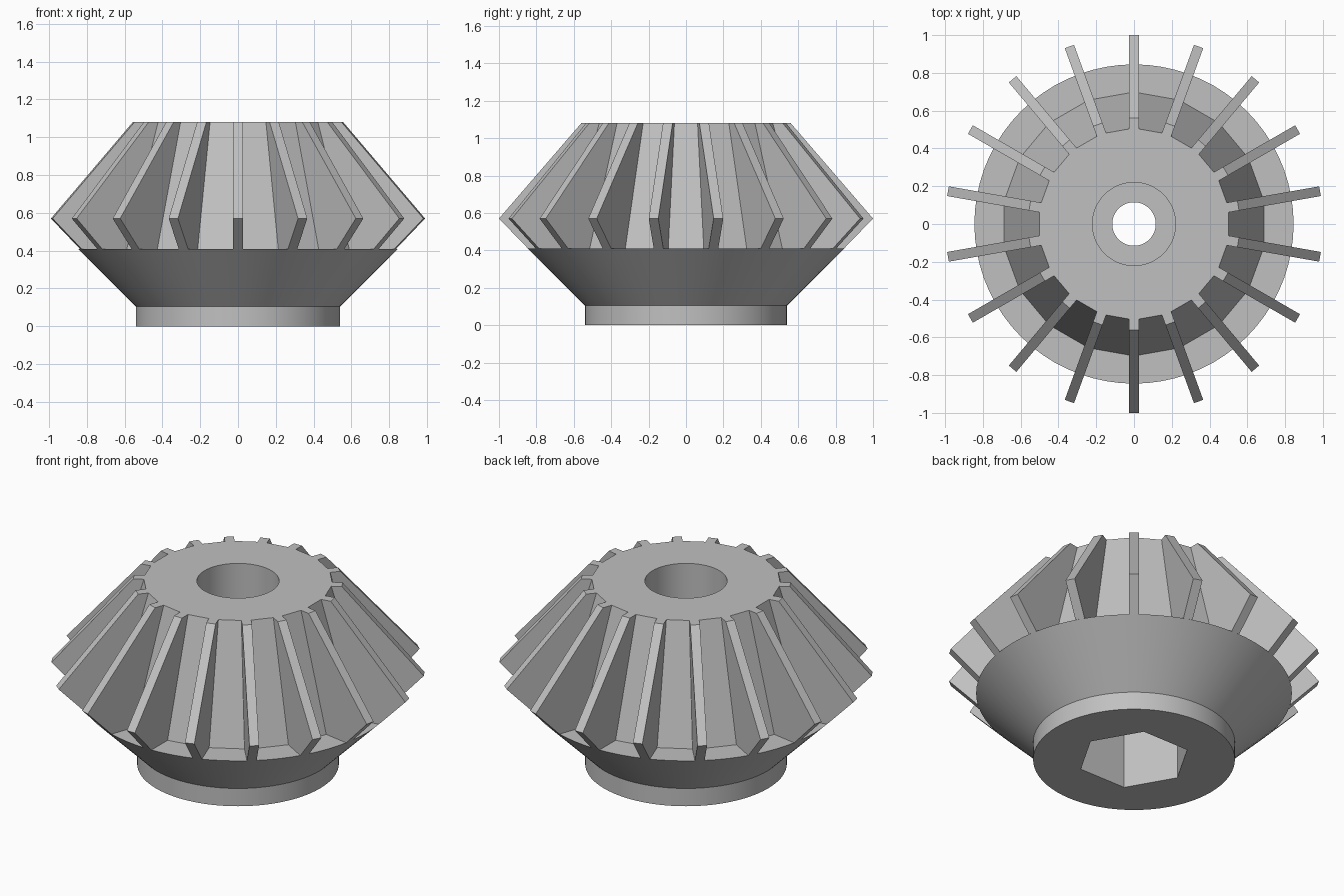
import bpy, bmesh, math
from mathutils import Matrix

if "Cube" in bpy.data.objects:
    bpy.data.objects.remove(bpy.data.objects["Cube"], do_unlink=True)

TEETH = 18
SEGMENTS = 72
TOP, SHELF = 1.08, 0.41

grey = bpy.data.materials.new("plain grey")
grey.use_nodes = True
colour = (0.53, 0.53, 0.53, 1)
grey.diffuse_color = colour
grey.node_tree.nodes["Principled BSDF"].inputs["Base Color"].default_value = colour


def finish(bm, name):
    bmesh.ops.recalc_face_normals(bm, faces=bm.faces)
    mesh = bpy.data.meshes.new(name)
    bm.to_mesh(mesh)
    bm.free()
    mesh.materials.append(grey)
    obj = bpy.data.objects.new(name, mesh)
    bpy.context.collection.objects.link(obj)
    bpy.ops.object.select_all(action="DESELECT")
    obj.select_set(True)
    bpy.context.view_layer.objects.active = obj
    bpy.ops.object.shade_smooth_by_angle(angle=math.radians(12))
    return obj


def ring(bm, radius, z, sides=0, first_corner=0.0):
    """Ring of vertices on a circle, or on a polygon whose flats lie at radius."""
    verts = []
    for i in range(SEGMENTS):
        a = math.tau * i / SEGMENTS
        r = radius
        if sides:
            step = math.tau / sides
            r /= math.cos((a - first_corner) % step - step / 2)
        verts.append(bm.verts.new((r * math.cos(a), r * math.sin(a), z)))
    return verts


# Hub: flange, cone, shelf, faceted core, counterbore, shaft hole, hex pocket
half_pitch = math.pi / TEETH
bm = bmesh.new()
rings = [
    ring(bm, 0.54, 0),
    ring(bm, 0.54, 0.105),
    ring(bm, 0.845, SHELF),
    ring(bm, 0.688, SHELF, TEETH, half_pitch),
    ring(bm, 0.5, TOP, TEETH, half_pitch),
    ring(bm, 0.22, TOP),
    ring(bm, 0.22, 0.6),
    ring(bm, 0.115, 0.6),
    ring(bm, 0.115, 0.4),
    ring(bm, 0.262, 0.4, 6),
    ring(bm, 0.262, 0, 6),
]
for lower, upper in zip(rings, rings[1:] + rings[:1]):
    for i in range(SEGMENTS):
        j = (i + 1) % SEGMENTS
        bm.faces.new((lower[i], lower[j], upper[j], upper[i]))
finish(bm, "gear_hub")

# Teeth: thin parallel-sided fins standing on the core's corners
half_width = 0.026
fin = [(0.49, TOP), (0.56, TOP), (1.0, 0.57), (0.845, SHELF), (0.67, SHELF)]
bm = bmesh.new()
for k in range(TEETH):
    turn = Matrix.Rotation(half_pitch * (2 * k + 1), 3, "Z")
    face = bm.faces.new([bm.verts.new(turn @ Matrix.Identity(3).col[0] * 0) for _ in fin])
    for v, (r, z) in zip(face.verts, fin):
        v.co = (r, -half_width, z)
        v.co = turn @ v.co
    side = bmesh.ops.extrude_face_region(bm, geom=[face])["geom"]
    verts = [g for g in side if isinstance(g, bmesh.types.BMVert)]
    bmesh.ops.translate(bm, verts=verts, vec=turn.col[1] * 2 * half_width)
finish(bm, "gear_teeth")
